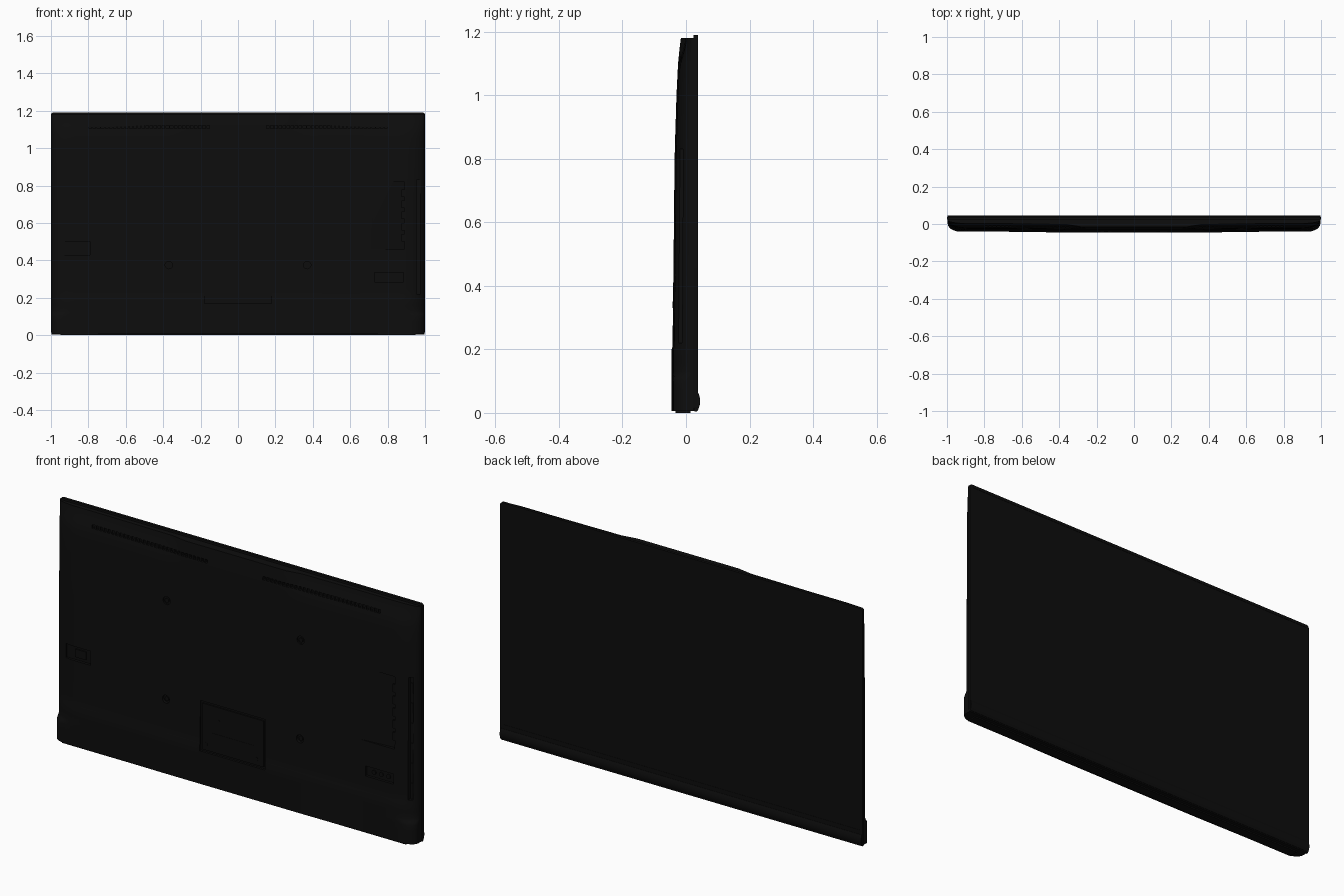
import bpy, bmesh, math
from mathutils import Matrix, Vector

if "Cube" in bpy.data.objects:
    bpy.data.objects.remove(bpy.data.objects["Cube"])

black = bpy.data.materials.new("black_plastic")
black.diffuse_color = (0.004, 0.004, 0.004, 1)
black.use_nodes = True
black.node_tree.nodes["Principled BSDF"].inputs["Base Color"].default_value = black.diffuse_color


def finish(bm, name, mat=black, angle=35):
    bmesh.ops.recalc_face_normals(bm, faces=bm.faces)
    me = bpy.data.meshes.new(name)
    bm.to_mesh(me)
    bm.free()
    ob = bpy.data.objects.new(name, me)
    bpy.context.collection.objects.link(ob)
    me.materials.append(mat)
    smooth(ob, angle)
    return ob


def smooth(ob, angle=35):
    bpy.ops.object.select_all(action='DESELECT')
    ob.select_set(True)
    bpy.context.view_layer.objects.active = ob
    bpy.ops.object.shade_smooth_by_angle(angle=math.radians(angle))


def add_box(bm, x0, x1, y0, y1, z0, z1):
    m = Matrix.Translation(((x0 + x1) / 2, (y0 + y1) / 2, (z0 + z1) / 2))
    m = m @ Matrix.Diagonal((x1 - x0, y1 - y0, z1 - z0, 1))
    return bmesh.ops.create_cube(bm, size=1, matrix=m)["verts"]


def add_cyl(bm, x, z, r, y0, y1, seg=20):
    m = Matrix.Translation((x, (y0 + y1) / 2, z)) @ Matrix.Rotation(math.pi / 2, 4, 'X')
    bmesh.ops.create_cone(bm, cap_ends=True, segments=seg, radius1=r, radius2=r,
                          depth=y1 - y0, matrix=m)


def add_prism(bm, pts, axis, a, b):
    # extrude a 2D outline: axis 'x' takes (y, z) points, axis 'z' takes (x, y) points
    place = (lambda p, t: (t, p[0], p[1])) if axis == 'x' else (lambda p, t: (p[0], p[1], t))
    f = bm.faces.new([bm.verts.new(place(p, a)) for p in pts])
    ext = bmesh.ops.extrude_face_region(bm, geom=[f])["geom"]
    d = Vector((b - a, 0, 0)) if axis == 'x' else Vector((0, 0, b - a))
    bmesh.ops.translate(bm, verts=[v for v in ext if isinstance(v, bmesh.types.BMVert)], vec=d)


def step(t):
    t = min(1, max(0, t))
    return t * t * (3 - 2 * t)


PROFILE = [(0, -.045), (.2, -.045), (.21, -.042), (.6, -.038), (.8, -.036), (.9, -.033),
           (1, -.03), (1.1, -.025), (1.15, -.02), (1.18, -.016)]


def back_y(x, z):
    # depth of the curved rear cover
    a = abs(x)
    for (z0, y0), (z1, y1) in zip(PROFILE, PROFILE[1:]):
        if z <= z1:
            break
    y = y0 + (y1 - y0) * (z - z0) / (z1 - z0)
    y += .004 * step((a - .35) / .4)
    y += .014 * step((z - 1.06) / .12) * step((a - .27) / .1)
    band = step((.13 - z) / .03)
    w = .12 - .05 * band
    t = min(1, max(0, (a - (.996 - w)) / w))
    k = 1 - math.sqrt(max(0, 1 - t * t))
    return y + (.02 - .018 * band - y) * k


# rear cover
half = [i * .04 for i in range(22)] + [.876 + .12 * math.sin(i * math.pi / 24) for i in range(13)]
xs = [-x for x in reversed(half[1:])] + half
zs = [.006, .03, .07, .1, .11, .12, .13, .16, .2, .21] + [.25 + .05 * i for i in range(17)]
zs += [1.08, 1.1, 1.12, 1.14, 1.16, 1.17, 1.18]
bm = bmesh.new()
grid = [[bm.verts.new((x, back_y(x, z), z)) for x in xs] for z in zs]
for r0, r1 in zip(grid, grid[1:]):
    for i in range(len(xs) - 1):
        bm.faces.new((r0[i], r0[i + 1], r1[i + 1], r1[i]))
rim = [e for e in bm.edges if e.is_boundary]
ext = bmesh.ops.extrude_edge_only(bm, edges=rim)["geom"]
for v in ext:
    if isinstance(v, bmesh.types.BMVert):
        v.co.y = .028
bmesh.ops.holes_fill(bm, edges=[e for e in bm.edges if e.is_boundary], sides=0)
cover = finish(bm, "rear_cover")

# recesses cut into the rear cover
cut = bmesh.new()
for s in (-1, 1):
    for i in range(30):                                   # vent slots
        x = s * (.16 + .0217 * i)
        add_box(cut, x - .007, x + .007, -.08, -.006, 1.105, 1.122)
    for z in (.375, .865):                                # wall mount holes
        add_cyl(cut, s * .37, z, .02, -.08, -.027)
add_box(cut, -.18, .18, -.08, -.034, .17, .42)            # stand cover pocket
add_box(cut, -.93, -.79, -.08, -.022, .43, .50)           # power inlet pocket
add_box(cut, .73, .885, -.08, -.024, .285, .335)          # lower socket pocket
add_prism(cut, [(.71, -.08), (.89, -.08), (.89, -.018), (.71, -.0345)], 'z', .46, .82)
add_box(cut, .955, .975, -.08, -.004, .22, .83)           # side slot
cutter = finish(cut, "cutter")
cutter.hide_render = True
mod = cover.modifiers.new("cut", 'BOOLEAN')
mod.object = cutter
mod.solver = 'EXACT'
bpy.context.view_layer.objects.active = cover
bpy.ops.object.modifier_apply(modifier="cut")
bpy.data.objects.remove(cutter)
smooth(cover)

# stand cover plate with a raised label panel and screws
bm = bmesh.new()
add_box(bm, -.17, .17, -.041, -.03, .18, .41)
add_box(bm, -.12, .12, -.0425, -.04, .235, .275)
for x, z in ((-.08, .34), (.13, .21), (-.15, .21)):
    add_cyl(bm, x, z, .01, -.0425, -.04, 16)
finish(bm, "stand_cover")

# mount screws
bm = bmesh.new()
for x in (-.37, .37):
    for z in (.375, .865):
        add_cyl(bm, x, z, .011, -.034, -.025, 16)
finish(bm, "mount_screws")

# sockets
bm = bmesh.new()
add_box(bm, -.88, -.82, -.029, -.02, .445, .485)
for i in range(3):
    add_cyl(bm, .77 + .04 * i, .31, .011, -.03, -.022, 16)
for i in range(5):
    add_box(bm, .875, .892, -.03, -.015, .50 + .06 * i, .54 + .06 * i)
for i in range(6):
    add_box(bm, .957, .973, -.008, 0, .25 + .1 * i, .30 + .1 * i)
finish(bm, "sockets")

# screen frame
bm = bmesh.new()
outer, inner = [], []
for sx, sz, a0 in ((1, 1, 0), (-1, 1, 90), (-1, -1, 180), (1, -1, 270)):
    for k in range(5):
        a = math.radians(a0 + 22.5 * k)
        outer.append((sx * .988 + .012 * math.cos(a), .599 + sz * .579 + .012 * math.sin(a)))
        inner.append((sx * .984, .63 + sz * .546))
n = len(outer)
rings = [[bm.verts.new((x, y, z)) for x, z in pts] for pts, y in
         ((outer, .024), (outer, .038), (inner, .038), (inner, .024))]
for j in range(4):
    r0, r1 = rings[j], rings[(j + 1) % 4]
    for i in range(n):
        bm.faces.new((r0[i], r0[(i + 1) % n], r1[(i + 1) % n], r1[i]))
bmesh.ops.remove_doubles(bm, verts=bm.verts, dist=1e-5)
finish(bm, "screen_frame")

# screen
bm = bmesh.new()
add_box(bm, -.986, .986, .026, .0365, .08, 1.18)
finish(bm, "screen")

# lower front bar
bm = bmesh.new()
add_prism(bm, [(.026, .004), (.034, .004), (.039, .012), (.0435, .026), (.0445, .038),
               (.043, .05), (.039, .063), (.026, .066)], 'x', -.998, .998)
finish(bm, "lower_bar")

# underside strip
bm = bmesh.new()
add_box(bm, -.95, .95, -.033, .014, 0, .01)
finish(bm, "underside_strip")
